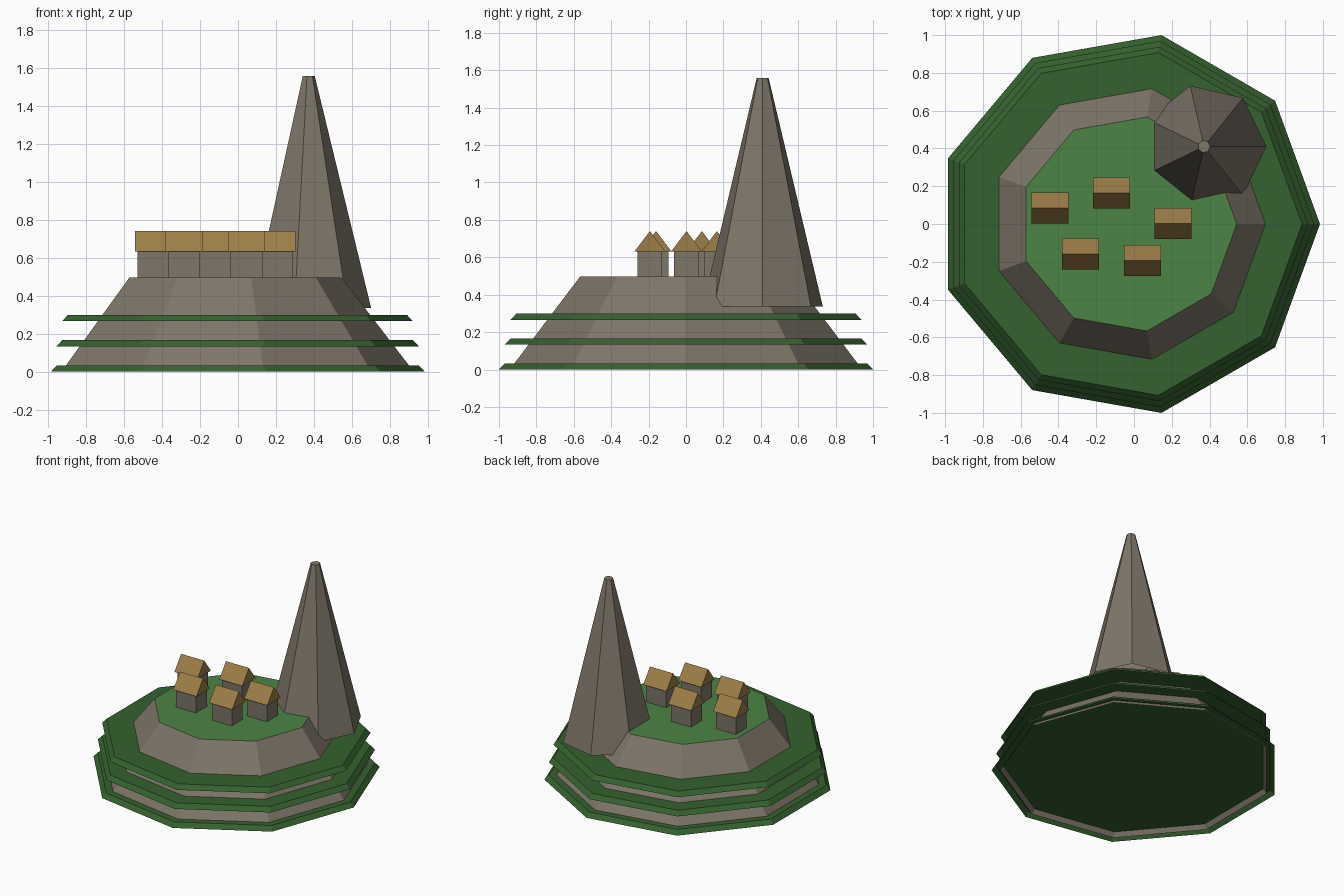
import bpy, bmesh
from math import cos, sin, tau

cube = bpy.data.objects.get("Cube")
if cube:
    bpy.data.objects.remove(cube)


def material(name, rgb):
    m = bpy.data.materials.new(name)
    m.use_nodes = True
    color = (*rgb, 1)
    m.diffuse_color = color
    bsdf = next(n for n in m.node_tree.nodes if n.type == 'BSDF_PRINCIPLED')
    bsdf.inputs["Base Color"].default_value = color
    bsdf.inputs["Roughness"].default_value = 0.9
    return m


STONE = material("stone", (0.21, 0.18, 0.14))
MOSS = material("dark_moss", (0.035, 0.12, 0.028))
GRASS = material("grass", (0.072, 0.235, 0.06))
THATCH = material("thatch", (0.34, 0.21, 0.065))


def finish(name, bm, mats, location):
    mesh = bpy.data.meshes.new(name)
    bm.to_mesh(mesh)
    bm.free()
    for m in mats:
        mesh.materials.append(m)
    obj = bpy.data.objects.new(name, mesh)
    obj.location = location
    bpy.context.collection.objects.link(obj)
    return obj


def frustum(name, sides, r_low, r_high, height, location, mats):
    """Tapered shell, open below; the top cap takes the last material."""
    bm = bmesh.new()
    low, high = [[bm.verts.new((r * cos(tau * i / sides), r * sin(tau * i / sides), z))
                  for i in range(sides)]
                 for r, z in ((r_low, 0), (r_high, height))]
    for i in range(sides):
        j = (i + 1) % sides
        bm.faces.new((low[i], low[j], high[j], high[i]))
    bm.faces.new(high).material_index = len(mats) - 1
    return finish(name, bm, mats, location)


# Hill with a grassy plateau
HILL_X = -0.031
PLATEAU = 0.497
frustum("hill", 9, 0.957, 0.575, PLATEAU, (HILL_X, 0, 0), [STONE, GRASS])

# Mossy ledges around the hill
for i in range(3):
    r = 1.0155 - 0.0315 * i
    frustum(f"ledge_{i + 1}", 9, r, r - 0.0315, 0.033,
            (HILL_X, 0, 0.133 * i), [MOSS])

# Rock spire
frustum("spire", 7, 0.33, 0.033, 1.222, (0.371, 0.41, 0.336), [STONE])


# Huts: stone box under a gabled roof
def hut(number, x, y):
    wall_h = 0.135
    bm = bmesh.new()
    bmesh.ops.create_cube(bm, size=1)
    bmesh.ops.scale(bm, vec=(0.168, 0.132, wall_h), verts=bm.verts)
    finish(f"hut_wall_{number}", bm, [STONE], (x, y, PLATEAU + wall_h / 2))

    bm = bmesh.new()
    ends = [[bm.verts.new((sx * 0.098, py, pz))
             for py, pz in ((-0.082, 0), (0.082, 0), (0, 0.108))]
            for sx in (-1, 1)]
    left, right = ends
    bm.faces.new(left)
    bm.faces.new(right)
    for i in range(3):
        j = (i + 1) % 3
        bm.faces.new((left[i], left[j], right[j], right[i]))
    bmesh.ops.recalc_face_normals(bm, faces=bm.faces)
    finish(f"hut_roof_{number}", bm, [THATCH], (x, y, PLATEAU + wall_h))


spots = [(-0.445, 0.085), (-0.12, 0.165), (0.206, 0.003),
         (-0.283, -0.16), (0.045, -0.193)]
for n, (x, y) in enumerate(spots, 1):
    hut(n, x, y)
